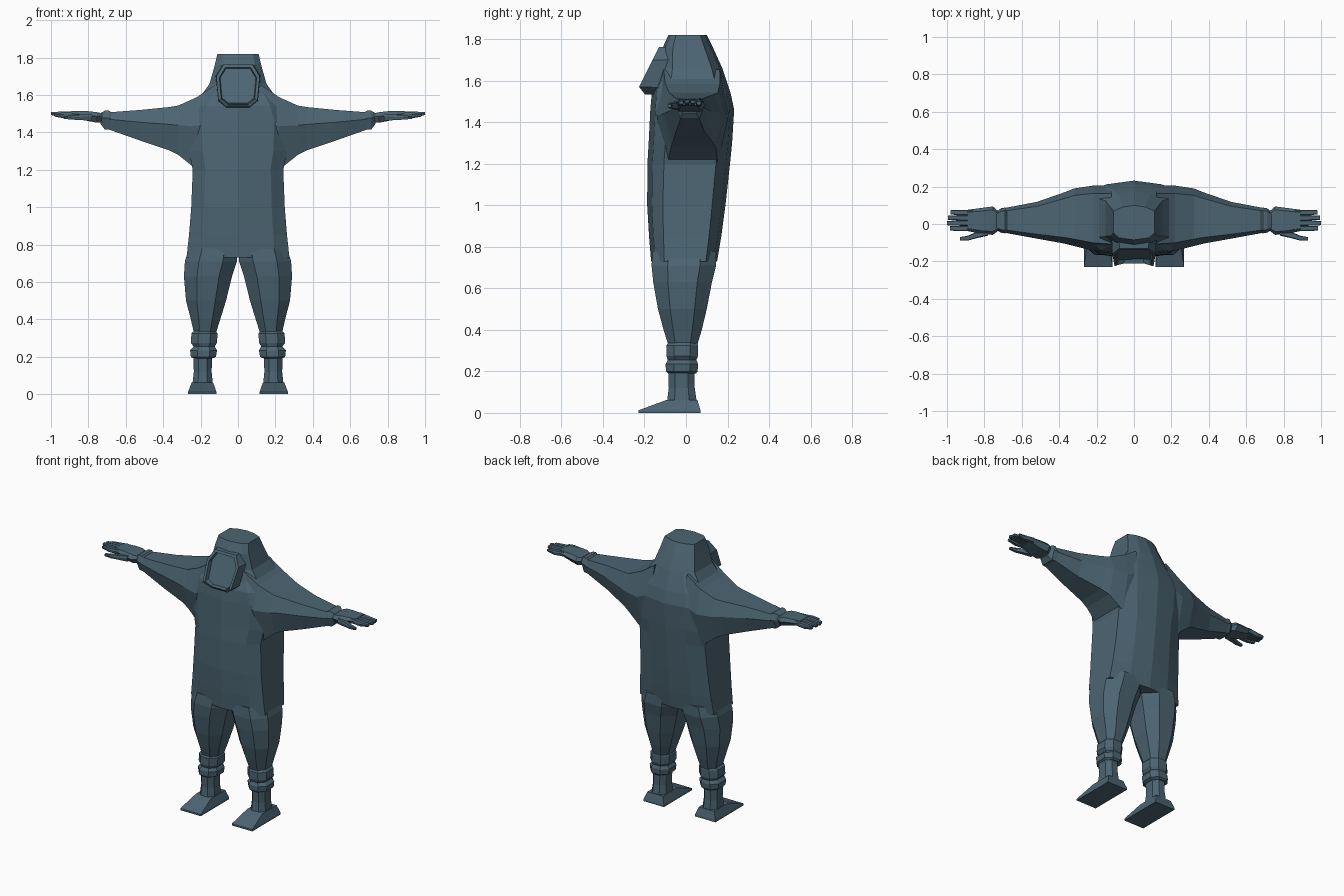
import bpy, bmesh

cloth = bpy.data.materials.new("slate_blue")
cloth.diffuse_color = (0.072, 0.130, 0.170, 1)


def loft(name, rings, cap_end=True):
    """Skin a list of equal-length rings into one flat shaded object."""
    bm = bmesh.new()
    vr = [[bm.verts.new(p) for p in r] for r in rings]
    n = len(rings[0])
    for a, b in zip(vr, vr[1:]):
        for i in range(n):
            j = (i + 1) % n
            bm.faces.new((a[i], a[j], b[j], b[i]))
    bm.faces.new(vr[0])
    if cap_end:
        bm.faces.new(vr[-1])
    bmesh.ops.recalc_face_normals(bm, faces=bm.faces)
    me = bpy.data.meshes.new(name)
    bm.to_mesh(me)
    bm.free()
    me.materials.append(cloth)
    ob = bpy.data.objects.new(name, me)
    bpy.context.collection.objects.link(ob)
    return ob


def both_sides(name, rings):
    """Build a part on the right (+x) and its mirror on the left."""
    for side, s in (("right", 1), ("left", -1)):
        loft(side + "_" + name, [[(s * x, y, z) for x, y, z in r] for r in rings])


def body_ring(z, w, front, back):
    """Ten-sided slice: crowned front and back, flat sides."""
    d = back - front
    half = [(0, front), (0.72 * w, front + 0.06 * d), (w, front + 0.2 * d),
            (w, back - 0.17 * d), (0.55 * w, back - 0.05 * d), (0, back)]
    return ([(x, y, z) for x, y in half]
            + [(-x, y, z) for x, y in half[4:0:-1]])


# Suit body running up into the hood: height, half width, front, back
loft("suit_body_and_hood", [body_ring(*r) for r in [
    (0.73, 0.275, -0.168, 0.150), (0.85, 0.262, -0.178, 0.170),
    (1.00, 0.250, -0.187, 0.190), (1.20, 0.242, -0.186, 0.212),
    (1.30, 0.262, -0.180, 0.222), (1.46, 0.270, -0.172, 0.232),
    (1.54, 0.240, -0.165, 0.215), (1.60, 0.195, -0.140, 0.195),
    (1.66, 0.152, -0.125, 0.175), (1.76, 0.124, -0.112, 0.130),
    (1.82, 0.110, -0.085, 0.100)]])

# Face opening: protruding rim with a sunken face
outline = [(0.078, 1.762), (0.116, 1.70), (0.104, 1.57), (0.062, 1.535)]
outline += [(-x, z) for x, z in outline[::-1]]


def rim(scale, push, base=False):
    pts = []
    for x, z in outline:
        zz = 1.65 + (z - 1.65) * scale
        y = -0.13 - 0.5 * (1.762 - max(zz, 1.57))
        if zz < 1.57:
            y += (1.57 - zz) * 0.8
        pts.append((x * scale, -0.06 if base else y + push, zz))
    return pts


loft("face_opening", [rim(1.04, 0, True), rim(1.0, 0),
                      rim(0.86, 0.0), rim(0.82, 0.028)])


def leg_ring(z, x0, x1, y0, y1, cx=0.27, cy=0.25):
    """Chamfered eight-sided slice."""
    a, b = cx * (x1 - x0), cy * (y1 - y0)
    return [(x0 + a, y0, z), (x1 - a, y0, z), (x1, y0 + b, z), (x1, y1 - b, z),
            (x1 - a, y1, z), (x0 + a, y1, z), (x0, y1 - b, z), (x0, y0 + b, z)]


# Trouser legs with the two-fold gathered hem
both_sides("trouser_leg", [leg_ring(*r) for r in [
    (0.78, 0.0, 0.262, -0.160, 0.145), (0.71, 0.006, 0.284, -0.166, 0.145),
    (0.63, 0.032, 0.289, -0.158, 0.125), (0.50, 0.064, 0.278, -0.135, 0.100),
    (0.40, 0.095, 0.252, -0.108, 0.076), (0.33, 0.117, 0.236, -0.086, 0.055)]])
both_sides("trouser_hem", [leg_ring(*r) for r in [
    (0.345, 0.125, 0.232, -0.080, 0.050), (0.325, 0.110, 0.249, -0.095, 0.058),
    (0.275, 0.112, 0.252, -0.095, 0.058), (0.255, 0.125, 0.238, -0.088, 0.050),
    (0.235, 0.112, 0.256, -0.098, 0.058), (0.200, 0.118, 0.252, -0.097, 0.056),
    (0.190, 0.140, 0.235, -0.085, 0.048)]])

# Boots: shaft, then a wedge shaped foot
both_sides("boot_shaft", [leg_ring(*r) for r in [
    (0.21, 0.138, 0.240, -0.086, 0.040), (0.12, 0.141, 0.236, -0.083, 0.042),
    (0.05, 0.134, 0.244, -0.092, 0.052)]])
both_sides("boot_foot", [
    [(0.115, 0.07, z), (0.267, 0.07, z), (0.267, -0.23, z), (0.115, -0.23, z)]
    for z in (0.0, 0.012)] + [
    [(0.133, 0.055, 0.062), (0.248, 0.055, 0.062),
     (0.248, -0.095, 0.062), (0.133, -0.095, 0.062)]])


def arm_ring(x, z0, z1, y0, y1, skew=0.0):
    """Six-sided slice across the arm, optionally leaning at the bottom."""
    d, h = y1 - y0, z1 - z0
    return [(x, y0 + 0.12 * d, z1), (x, y1 - 0.12 * d, z1),
            (x, y1, z0 + 0.6 * h), (x - skew, y1 - 0.15 * d, z0),
            (x - skew, y0 + 0.15 * d, z0), (x, y0, z0 + 0.6 * h)]


# Sleeves from the hood slope down to the wrist
both_sides("sleeve", [arm_ring(*r) for r in [
    (0.12, 1.20, 1.655, -0.150, 0.205), (0.22, 1.20, 1.588, -0.142, 0.205),
    (0.32, 1.28, 1.543, -0.118, 0.190), (0.37, 1.305, 1.535, -0.105, 0.170),
    (0.52, 1.355, 1.520, -0.078, 0.118), (0.69, 1.415, 1.507, -0.047, 0.086)]])
both_sides("sleeve_cuff", [arm_ring(*r) for r in [
    (0.675, 1.425, 1.505, -0.045, 0.084), (0.690, 1.415, 1.516, -0.050, 0.088),
    (0.712, 1.415, 1.516, -0.046, 0.084), (0.735, 1.445, 1.503, -0.032, 0.064)]])

# Gloved hands: palm, four fingers and a thumb
both_sides("palm", [arm_ring(*r) for r in [
    (0.72, 1.455, 1.500, -0.032, 0.064), (0.755, 1.452, 1.508, -0.058, 0.094),
    (0.80, 1.460, 1.513, -0.055, 0.088), (0.89, 1.482, 1.513, -0.038, 0.076)]])
for i, (tip, drop) in enumerate([(0.985, 0.006), (1.0, 0.0), (0.995, 0.002), (0.98, 0.009)]):
    y = -0.038 + i * 0.0285
    both_sides("finger_%d" % (i + 1), [arm_ring(*r) for r in [
        (0.86, 1.482, 1.511, y, y + 0.0285),
        (0.93, 1.484 - drop, 1.512 - drop, y, y + 0.0285),
        (tip, 1.493 - drop, 1.508 - drop, y + 0.003, y + 0.026)]])
both_sides("thumb", [arm_ring(*r) for r in [
    (0.78, 1.462, 1.500, -0.062, -0.02), (0.85, 1.466, 1.494, -0.078, -0.045),
    (0.885, 1.468, 1.492, -0.088, -0.062), (0.93, 1.472, 1.486, -0.089, -0.070)]])
